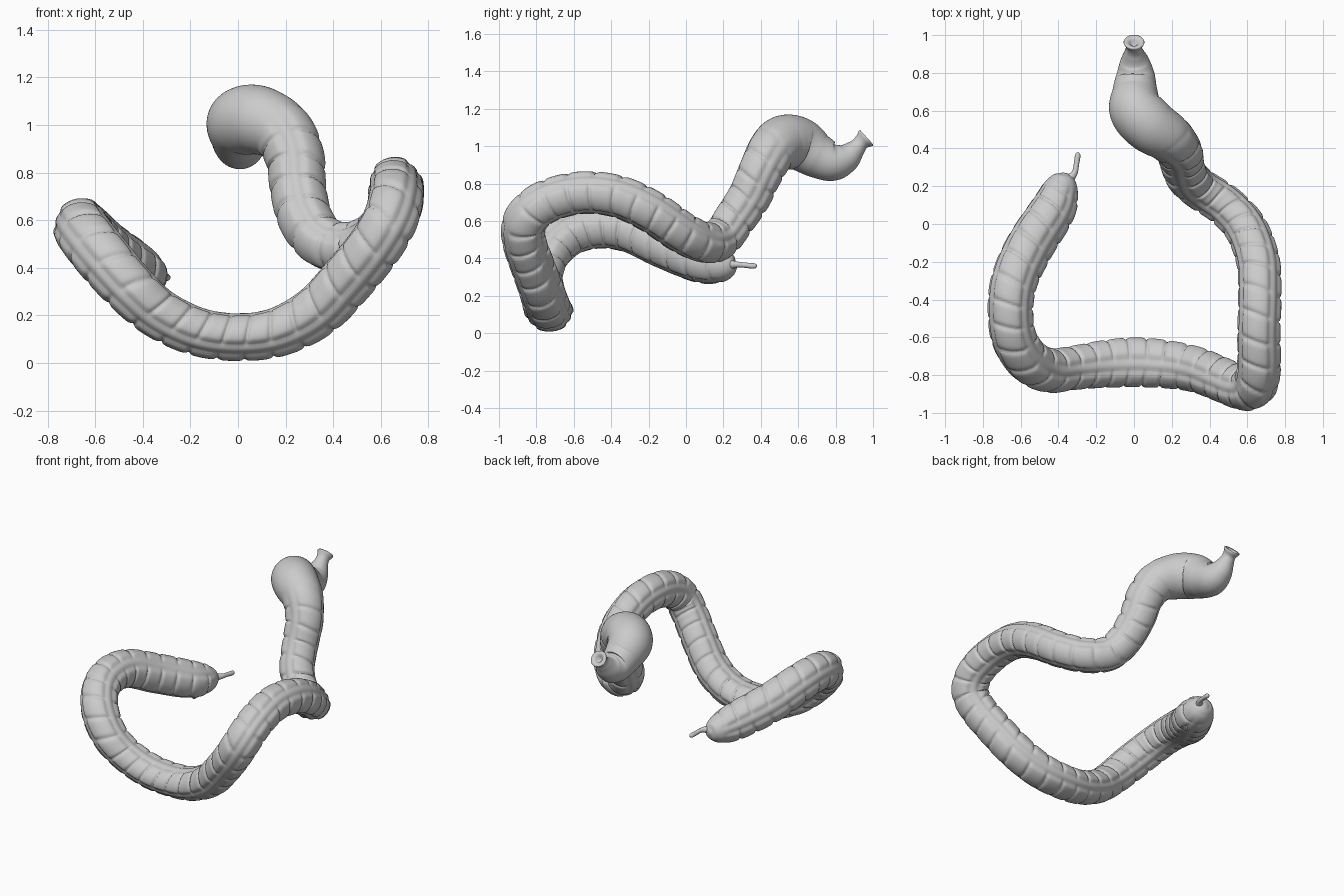
import bpy, bmesh, math
from mathutils import Vector

if "Cube" in bpy.data.objects:
    bpy.data.objects.remove(bpy.data.objects["Cube"])

# centre line of the large bowel: x, y, z, radius
PATH = [
    (-.362, .270, .36, .015), (-.368, .245, .36, .06), (-.39, .18, .365, .097),
    (-.435, .07, .39, .120), (-.555, -.12, .47, .126), (-.635, -.30, .55, .122),
    (-.655, -.46, .57, .118), (-.635, -.61, .535, .118), (-.56, -.725, .44, .118),
    (-.45, -.775, .315, .112), (-.33, -.762, .21, .107), (-.17, -.742, .135, .106),
    (0, -.732, .112, .106), (.17, -.742, .135, .108), (.33, -.77, .22, .112),
    (.46, -.82, .355, .114), (.57, -.865, .49, .114), (.635, -.86, .60, .115),
    (.66, -.76, .695, .114), (.66, -.57, .748, .112), (.665, -.37, .73, .112),
    (.655, -.19, .65, .112), (.59, -.02, .535, .11), (.48, .10, .482, .108),
    (.36, .18, .505, .108), (.285, .25, .60, .111), (.253, .335, .73, .115),
    (.24, .395, .86, .120), (.185, .455, .97, .13), (.085, .522, 1.02, .145),
    (.012, .605, 1.01, .143), (.005, .70, .95, .120), (.008, .785, .917, .103),
    (.004, .855, .938, .080), (0, .905, .983, .053), (0, .935, 1.018, .042),
    (0, .962, 1.043, .055)]
SIDES = 60


def sample(path, step):
    """Evenly spaced spline samples with radius."""
    pts = [Vector(p) for p in path]
    pts = [2 * pts[0] - pts[1]] + pts + [2 * pts[-1] - pts[-2]]
    out = []
    for i in range(1, len(pts) - 2):
        a, b, c, d = pts[i - 1:i + 3]
        n = max(3, round((c - b).length / step))
        for k in range(n):
            t = k / n
            out.append(.5 * (2 * b + (c - a) * t + (2 * a - 5 * b + 4 * c - d) * t * t
                             + (3 * b - a - 3 * c + d) * t ** 3))
    out.append(pts[-2])
    return [p.to_3d() for p in out], [p.w for p in out]


def frames(pts):
    """Twist-free frames along the points."""
    res, n = [], None
    for i in range(len(pts)):
        t = (pts[min(i + 1, len(pts) - 1)] - pts[max(i - 1, 0)]).normalized()
        n = t.orthogonal() if n is None else n - t * n.dot(t)
        n.normalize()
        res.append((t, n.copy(), t.cross(n)))
    return res


def skin(name, rings):
    bm = bmesh.new()
    rows = [[bm.verts.new(p) for p in r] for r in rings]
    for a, b in zip(rows, rows[1:]):
        for j in range(len(a)):
            k = (j + 1) % len(a)
            bm.faces.new((a[j], a[k], b[k], b[j]))
    bm.faces.new(rows[0][::-1])
    bm.faces.new(rows[-1])
    bmesh.ops.recalc_face_normals(bm, faces=bm.faces)
    me = bpy.data.meshes.new(name)
    bm.to_mesh(me)
    bm.free()
    for p in me.polygons:
        p.use_smooth = True
    ob = bpy.data.objects.new(name, me)
    bpy.context.collection.objects.link(ob)
    return ob


def smooth(a, b, x):
    t = min(1, max(0, (x - a) / (b - a)))
    return t * t * (3 - 2 * t)


# large bowel with pouches between three lengthwise bands
pts, rad = sample(PATH, .007)
fr = frames(pts)
arc = [0]
for a, b in zip(pts, pts[1:]):
    arc.append(arc[-1] + (b - a).length)
total = arc[-1]
mid = min(range(len(pts)), key=lambda i: (pts[i] - Vector((0, -.732, .11))).length)
want = Vector((0, -.8, -.6))
base = math.atan2(want.dot(fr[mid][2]), want.dot(fr[mid][1]))
rings = []
for p, r, s, (t, n, b) in zip(pts, rad, arc, fr):
    fade = smooth(.03, .15, s) * (1 - smooth(total - .78, total - .6, s))
    # the hanging middle stretch is wider than it is tall
    flat = math.exp(-(p.x / .3) ** 2) if p.y < -.6 else 0
    ring = []
    for j in range(SIDES):
        ang = base + math.tau * j / SIDES
        u = (j / SIDES * 3) % 1
        near = min(u, 1 - u) * math.tau / 3          # angle from nearest band
        wide = smooth(.15, .5, near)
        shift = .03 * math.sin(ang - base + 1) + .015 * math.sin(s * 7)
        crease = 1 - abs(math.sin(math.pi * (s + shift) / .112))
        pouch = .004 - .014 * crease ** 4
        groove = -.006 * math.exp(-((near - .27) / .11) ** 2)
        band = -.003 * (1 - wide)
        off = fade * (pouch * wide + groove + band)
        v = (r + off) * (n * math.cos(ang) + b * math.sin(ang))
        v.y *= 1 + .2 * flat
        v.z *= 1 - .06 * flat
        ring.append(p + v)
    rings.append(ring)
# open end folded inwards
t, n, b = fr[-1]
for r, d in ((.052, .006), (.036, .003), (.022, -.006), (.012, -.03)):
    rings.append([pts[-1] + t * d + r * (n * math.cos(base + math.tau * j / SIDES)
                  + b * math.sin(base + math.tau * j / SIDES)) for j in range(SIDES)])
skin("large_bowel", rings)


def tube(name, path, sides=20):
    ps, rs = sample(path, .006)
    skin(name, [[p + r * (n * math.cos(math.tau * j / sides) + b * math.sin(math.tau * j / sides))
                 for j in range(sides)] for p, r, (t, n, b) in zip(ps, rs, frames(ps))])


# appendix
tube("appendix", [(-.36, .225, .362, .035), (-.335, .245, .366, .024), (-.313, .275, .367, .016),
                  (-.305, .315, .364, .014), (-.299, .355, .36, .015),
                  (-.297, .372, .36, .012), (-.296, .38, .36, .003)])
# small bowel opening: a low rim on the blind pouch
tube("small_bowel_opening", [(-.40, .065, .33, .03), (-.372, .06, .299, .026),
                             (-.362, .058, .288, .02), (-.365, .059, .292, .013),
                             (-.376, .06, .304, .008)])
